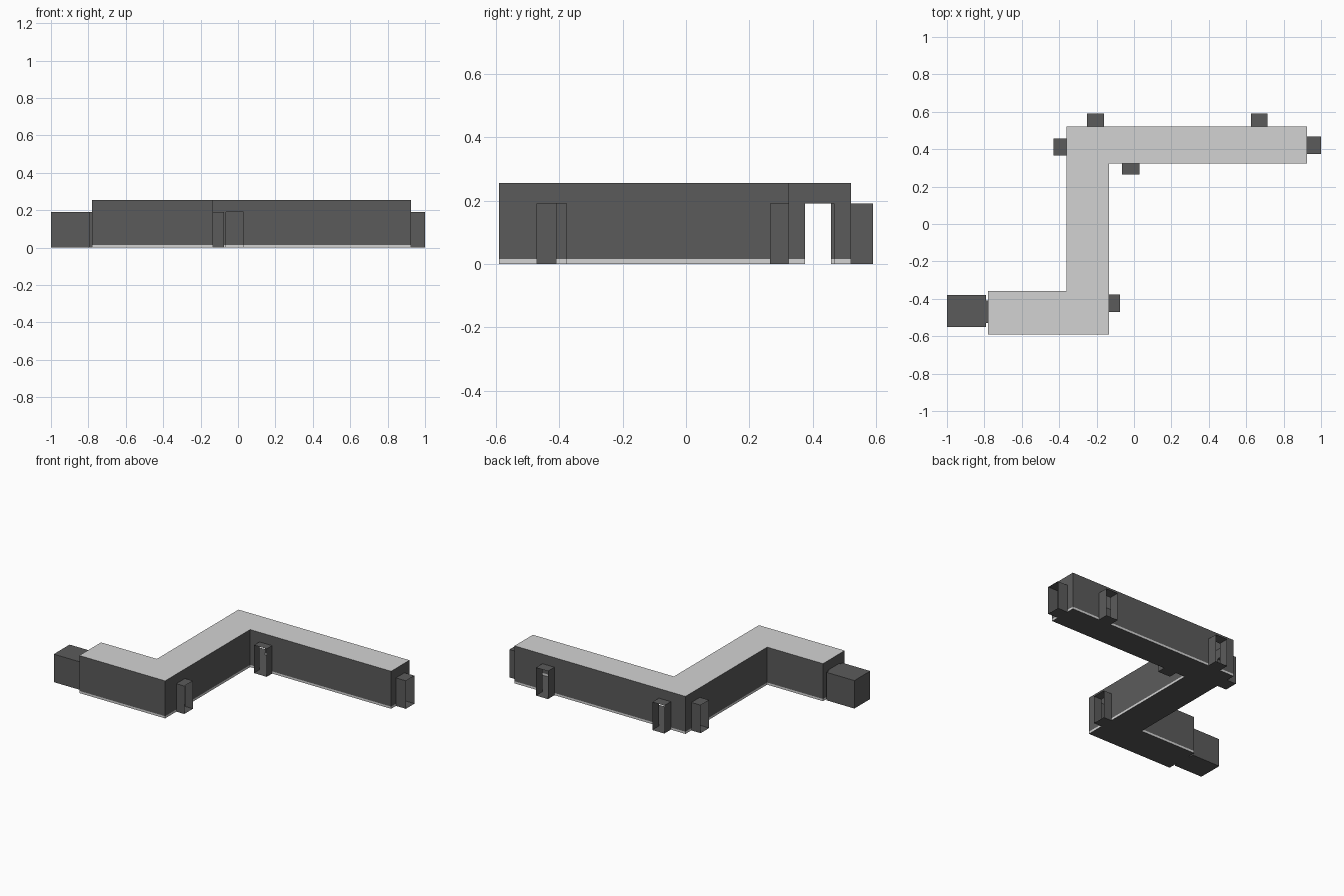
import bpy
from mathutils import Vector

if "Cube" in bpy.data.objects:
    bpy.data.objects.remove(bpy.data.objects["Cube"])


def material(name, value):
    m = bpy.data.materials.new(name)
    m.diffuse_color = (value, value, value, 1)
    m.use_nodes = True
    m.node_tree.nodes["Principled BSDF"].inputs["Base Color"].default_value = m.diffuse_color
    return m


DARK = material("dark_grey_wall", 0.105)
FLOOR = material("dark_grey_floor", 0.10)
LIGHT = material("light_grey", 0.65)

BASE, DOOR, TOP = 0.015, 0.19, 0.255   # baseboard, doorway and ceiling heights


def make(name, polys, mat):
    """One sheet object from a list of polygons."""
    verts, faces = [], []
    for p in polys:
        faces.append(range(len(verts), len(verts) + len(p)))
        verts += [tuple(v) for v in p]
    me = bpy.data.meshes.new(name)
    me.from_pydata(verts, [], [list(f) for f in faces])
    me.materials.append(mat)
    ob = bpy.data.objects.new(name, me)
    bpy.context.collection.objects.link(ob)
    return ob


def upright(a, b, z0, z1):
    """Vertical quad from a to b, facing right of the direction a->b."""
    return [(a.x, a.y, z0), (b.x, b.y, z0), (b.x, b.y, z1), (a.x, a.y, z1)]


def flat(pts, z, up=True):
    poly = [(p[0], p[1], z) for p in pts]
    return poly if up else poly[::-1]


# Corridor plan, counter-clockwise
plan = [Vector(p) for p in [(-.78, -.59), (-.135, -.59), (-.135, .323), (.925, .323),
                            (.925, .52), (-.36, .52), (-.36, -.357), (-.78, -.357)]]
# Doorways per wall: (start, end, passage depth), along the wall's own axis
doors = {1: [(-.47, -.377, .06)],
         2: [(-.065, .03, .058)],
         3: [(.375, .467, .075)],
         4: [(.625, .715, .07), (-.25, -.16, .07)],
         5: [(.365, .457, .07)],
         7: [(-.53, -.41, .01)]}

walls, boards, upper, passages = [], [], [], []
passage_floor = []
for i, a in enumerate(plan):
    b = plan[(i + 1) % len(plan)]
    d = (b - a).normalized()
    out = Vector((d.y, -d.x))
    axis = 0 if abs(d.x) > .5 else 1
    upper.append(upright(a, b, DOOR, TOP))
    cuts = sorted([sorted((abs(s - a[axis]), abs(e - a[axis]))) + [dep]
                   for s, e, dep in doors.get(i, [])])
    pos = 0
    for s, e, dep in cuts + [[(b - a).length, 0, 0]]:
        # Solid wall with its baseboard up to the next doorway
        p, q = a + d * pos, a + d * s
        walls.append(upright(p, q, BASE, DOOR))
        boards.append(upright(p, q, 0, BASE))
        pos = e
        if dep:
            # Open-ended passage behind the doorway
            r = a + d * e
            q2, r2 = q + out * dep, r + out * dep
            passages += [upright(q, q2, 0, DOOR), upright(r2, r, 0, DOOR),
                         flat([q, q2, r2, r], DOOR)]
            passage_floor.append(flat([q, q2, r2, r], 0, False))

make("corridor_wall", walls, DARK)
make("upper_wall", upper, DARK)
make("baseboard", boards, LIGHT)
make("ceiling", [flat(plan, TOP)], LIGHT)
make("floor", [flat(plan, 0, False)], FLOOR)
make("door_passage", passages, DARK)
make("passage_floor", passage_floor, FLOOR)

# Closed end room with a doorway facing the corridor
c = [Vector(p) for p in [(-1, -.55), (-.79, -.55), (-.79, -.53), (-.79, -.41),
                         (-.79, -.38), (-1, -.38)]]
room = [upright(c[i], c[(i + 1) % 6], 0, DOOR) for i in range(6) if i != 2]
make("end_room", room + [flat(c, DOOR)], DARK)
make("end_room_floor", [flat(c, 0, False)], FLOOR)
